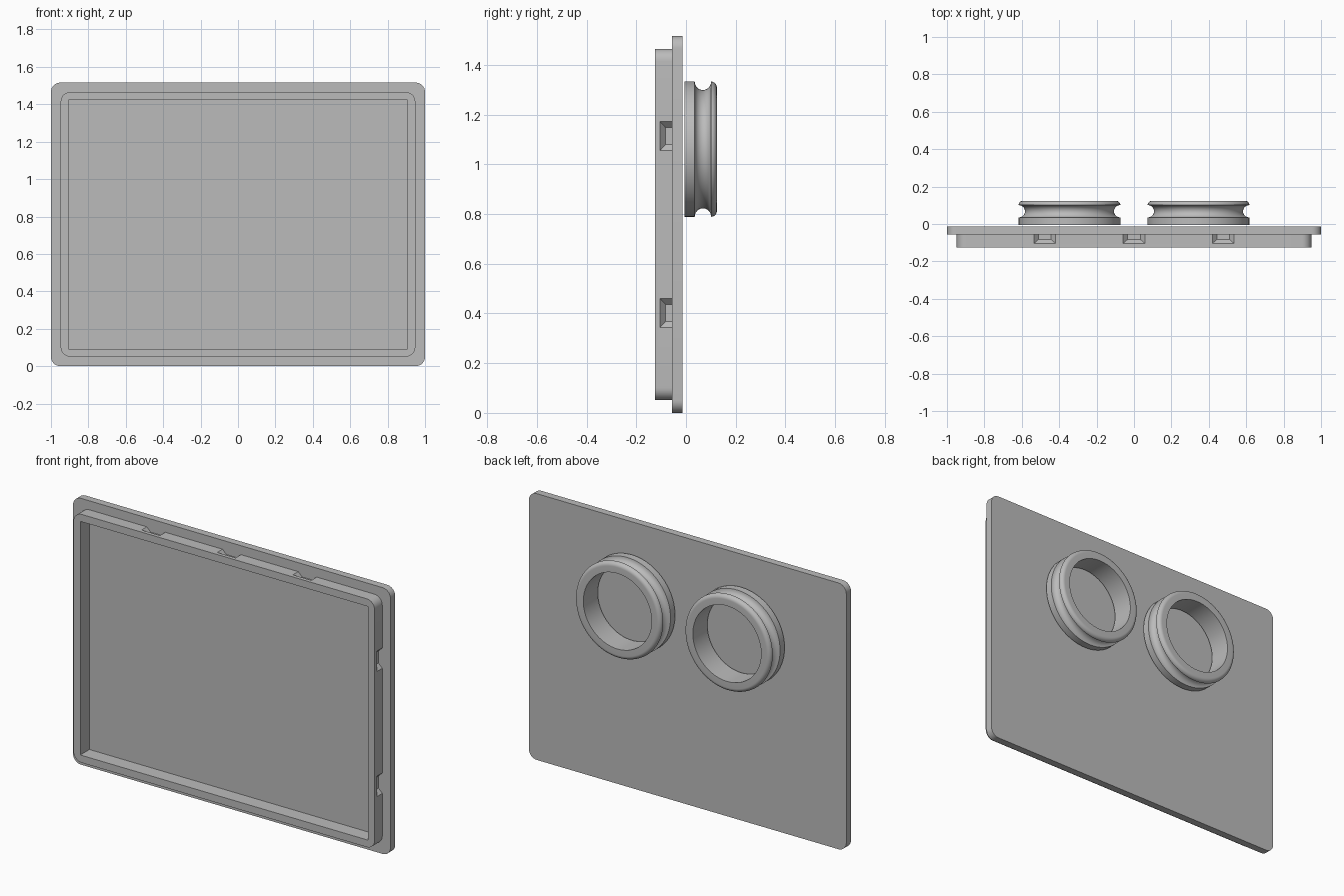
import bpy, bmesh
from math import sin, cos, pi, radians
from mathutils import Vector

cube = bpy.data.objects.get("Cube")
if cube:
    bpy.data.objects.remove(cube, do_unlink=True)

grey = bpy.data.materials.new("matte_grey")
grey.use_nodes = True
COLOUR = (0.5, 0.5, 0.5, 1)
grey.diffuse_color = COLOUR
grey.node_tree.nodes["Principled BSDF"].inputs["Base Color"].default_value = COLOUR

MID_Z = 0.758          # height of the plate centre


def to_object(name, bm):
    bmesh.ops.recalc_face_normals(bm, faces=bm.faces)
    mesh = bpy.data.meshes.new(name)
    bm.to_mesh(mesh)
    bm.free()
    mesh.materials.append(grey)
    obj = bpy.data.objects.new(name, mesh)
    bpy.context.collection.objects.link(obj)
    return obj


def activate(obj):
    bpy.ops.object.select_all(action='DESELECT')
    obj.select_set(True)
    bpy.context.view_layer.objects.active = obj


def smooth(obj):
    activate(obj)
    bpy.ops.object.shade_smooth_by_angle(angle=radians(30))


def combine(obj, other, operation):
    """Apply a boolean and remove the helper."""
    other.hide_render = True
    mod = obj.modifiers.new(operation.lower(), 'BOOLEAN')
    mod.operation = operation
    mod.solver = 'EXACT'
    mod.object = other
    activate(obj)
    bpy.ops.object.modifier_apply(modifier=mod.name)
    bpy.data.objects.remove(other, do_unlink=True)


def slab(name, half_x, half_z, front, back, radius=0.0, steps=8):
    """Upright slab with rounded corners."""
    bm = bmesh.new()
    pts = []
    for i, (sx, sz) in enumerate([(1, 1), (-1, 1), (-1, -1), (1, -1)]):
        for k in range(steps + 1 if radius else 1):
            a = (i + k / steps) * pi / 2
            pts.append((sx * (half_x - radius) + radius * cos(a), front,
                        MID_Z + sz * (half_z - radius) + radius * sin(a)))
    face = bm.faces.new([bm.verts.new(p) for p in pts])
    grown = bmesh.ops.extrude_face_region(bm, geom=[face])["geom"]
    bmesh.ops.translate(bm, vec=(0, back - front, 0),
                        verts=[v for v in grown if isinstance(v, bmesh.types.BMVert)])
    return to_object(name, bm)


def add_notch(bm, centre, inward):
    """Tapered pocket, square against the plate and sloped on its other sides."""
    along = Vector((abs(inward.z), 0, abs(inward.x)))
    rings = []
    for depth in (-0.01, 0.024):
        half, front = 0.058 - depth, -0.104 + depth * 0.9
        rings.append([bm.verts.new(centre + inward * depth + along * u + Vector((0, y, 0)))
                      for u, y in ((-half, front), (half, front),
                                   (half, -0.054), (-half, -0.054))])
    outer, inner = rings
    bm.faces.new(outer)
    bm.faces.new(inner)
    for i in range(4):
        j = (i + 1) % 4
        bm.faces.new((outer[i], outer[j], inner[j], inner[i]))


# Raised rim with snap notches around its outside
RIM_X, RIM_Z = 0.948, 0.707
rim = slab("rim", RIM_X, RIM_Z, -0.125, -0.05, 0.05)
bm = bmesh.new()
for side in (-1, 1):
    for x in (-0.477, 0, 0.477):
        add_notch(bm, Vector((x, 0, MID_Z + side * RIM_Z)), Vector((0, 0, -side)))
    for z in (-0.356, 0.356):
        add_notch(bm, Vector((side * RIM_X, 0, MID_Z + z)), Vector((-side, 0, 0)))
combine(rim, to_object("notch_cutter", bm), 'DIFFERENCE')

# Cover plate joined to the rim, with the square-cornered recess
cover = slab("cover_plate", 1.0, MID_Z, -0.056, -0.014, 0.05)
combine(cover, rim, 'UNION')
combine(cover, slab("recess_cutter", 0.906, 0.665, -0.2, -0.043), 'DIFFERENCE')
smooth(cover)

# Grooved rings on the back
HOLE, OUTER, BACK = 0.215, 0.272, 0.124
profile = [(HOLE, -0.006), (OUTER, -0.006)]
for k in range(13):                                   # round groove
    a = pi * k / 12
    profile.append((OUTER - 0.034 * sin(a), 0.068 - 0.033 * cos(a)))
for k in range(1, 9):                                 # rounded lip
    a = pi / 2 * k / 8
    profile.append((OUTER - 0.023 + 0.023 * cos(a), BACK - 0.023 + 0.023 * sin(a)))
profile.append((HOLE, BACK))

for name, side in (("left_ring", 1), ("right_ring", -1)):
    bm = bmesh.new()
    verts = [bm.verts.new((r, y, 0)) for r, y in profile]
    edges = [bm.edges.new((v, verts[(i + 1) % len(verts)])) for i, v in enumerate(verts)]
    bmesh.ops.spin(bm, geom=verts + edges, cent=(0, 0, 0), axis=(0, 1, 0),
                   angle=2 * pi, steps=80)
    bmesh.ops.remove_doubles(bm, verts=bm.verts, dist=0.0002)
    ring = to_object(name, bm)
    ring.location = (side * 0.345, 0, 1.061)
    smooth(ring)
